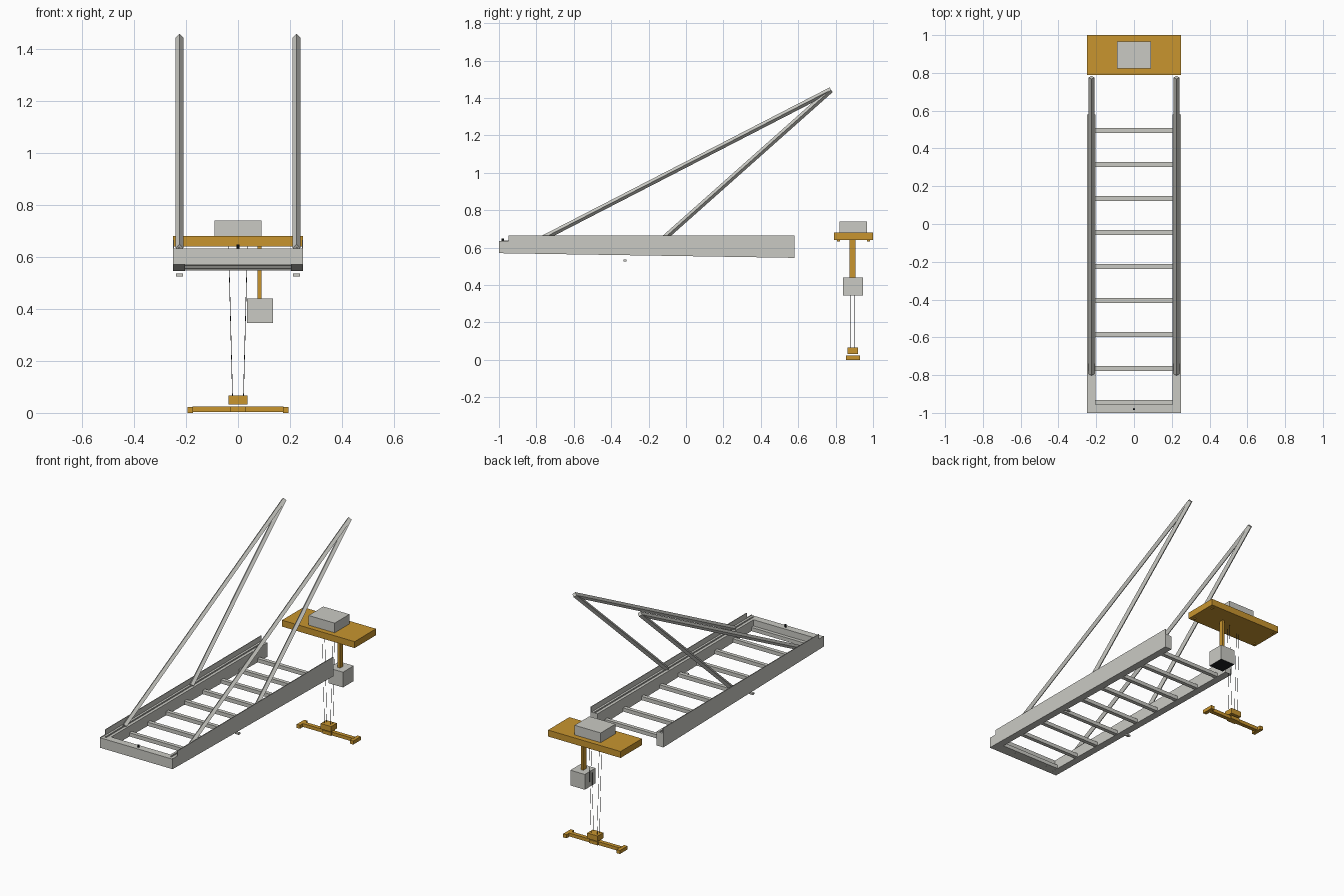
import bpy, bmesh, math
from mathutils import Vector

if "Cube" in bpy.data.objects:
    bpy.data.objects.remove(bpy.data.objects["Cube"])


def material(name, rgb):
    m = bpy.data.materials.new(name)
    m.diffuse_color = (*rgb, 1)
    m.use_nodes = True
    m.node_tree.nodes["Principled BSDF"].inputs["Base Color"].default_value = m.diffuse_color
    return m


GREY = material("light grey paint", (0.59, 0.59, 0.55))
GOLD = material("golden yellow paint", (0.58, 0.30, 0.028))
BLACK = material("black", (0.012, 0.015, 0.016))


def finish(name, bm, mat):
    bmesh.ops.recalc_face_normals(bm, faces=bm.faces)
    me = bpy.data.meshes.new(name)
    bm.to_mesh(me)
    bm.free()
    me.materials.append(mat)
    ob = bpy.data.objects.new(name, me)
    bpy.context.collection.objects.link(ob)
    return ob


def prism(name, profile, x0, x1, mat):
    """Side profile of (y, z) points extruded along x."""
    bm = bmesh.new()
    face = bm.faces.new([bm.verts.new((x0, y, z)) for y, z in profile])
    ext = bmesh.ops.extrude_face_region(bm, geom=[face])
    moved = [v for v in ext["geom"] if isinstance(v, bmesh.types.BMVert)]
    bmesh.ops.translate(bm, verts=moved, vec=(x1 - x0, 0, 0))
    return finish(name, bm, mat)


def box(name, x0, x1, y0, y1, z0, z1, mat):
    return prism(name, [(y0, z0), (y1, z0), (y1, z1), (y0, z1)], x0, x1, mat)


def bar(name, a, b, radius, sides, mat):
    """Straight bar between two points, with a corner pointing up."""
    a, b = Vector(a), Vector(b)
    d = (b - a).normalized()
    side = d.cross(Vector((0, 0, 1)))
    side = side.normalized() if side.length > 0.01 else Vector((1, 0, 0))
    up = side.cross(d)
    bm = bmesh.new()
    rings = []
    for p in (a, b):
        rings.append([bm.verts.new(p + radius * (
            side * math.cos(2 * math.pi * i / sides) + up * math.sin(2 * math.pi * i / sides)))
            for i in range(sides)])
    for i in range(sides):
        j = (i + 1) % sides
        bm.faces.new((rings[0][i], rings[0][j], rings[1][j], rings[1][i]))
    bm.faces.new(rings[0])
    bm.faces.new(rings[1])
    return finish(name, bm, mat)


def bottom(y):
    """Height of the sloping underside of the girders."""
    return 0.57 - 0.025 * (y + 1) / 1.58


# Boom girders, guard plates, rails, stays and bearings on both sides
for s, side in ((-1, "left"), (1, "right")):
    prism(side + "_girder", [(-1, 0.57), (0.58, bottom(0.58)), (0.58, 0.632), (-1, 0.632)],
          s * 0.204, s * 0.247, GREY)
    prism(side + "_guard_plate",
          [(-1, 0.57), (0.58, bottom(0.58)), (0.58, 0.665), (-0.95, 0.665),
           (-0.95, 0.635), (-1, 0.635)], s * 0.246, s * 0.25, GREY)
    box(side + "_rail", s * 0.222, s * 0.228, -0.98, 0.58, 0.632, 0.638, GREY)
    x = s * 0.225
    bar(side + "_long_stay", (x, -0.795, 0.634), (x, 0.775, 1.443), 0.015, 4, GREY)
    bar(side + "_short_stay", (x, -0.135, 0.634), (x, 0.775, 1.443), 0.015, 4, GREY)
    box(side + "_hinge_bearing", s * 0.212, s * 0.238, -0.333, -0.317, 0.525, 0.535, GREY)

# Front cross beam with its pin
box("front_beam", -0.247, 0.247, -1, -0.955, 0.57, 0.632, GREY)
bar("front_pin", (0, -0.98, 0.63), (0, -0.98, 0.648), 0.006, 8, BLACK)

# Ladder rungs following the underside slope
for i in range(9):
    y = -0.945 + 0.18 * i
    z = bottom(y)
    box("cross_rung", -0.206, 0.206, y - 0.012, y + 0.012, z + 0.001, z + 0.024, GREY)

# Trolley with machinery housing
box("trolley_deck", -0.25, 0.25, 0.79, 1.0, 0.64, 0.68, GOLD)
box("machinery_housing", -0.09, 0.09, 0.822, 0.967, 0.68, 0.74, GREY)
for y in (0.815, 0.975):
    for s in (-1, 1):
        box("trolley_wheel", s * 0.222, s * 0.228, y - 0.008, y + 0.008, 0.633, 0.641, GOLD)

# Operator cabin hanging from a post
box("cabin_post", 0.074, 0.09, 0.875, 0.905, 0.44, 0.64, GOLD)
cabin = box("operator_cabin", 0.035, 0.135, 0.84, 0.945, 0.345, 0.44, GREY)
cabin.data.materials.append(BLACK)
for p in cabin.data.polygons:
    if p.normal.z < -0.5:
        p.material_index = 1

# Hoist cables
for s in (-1, 1):
    for y in (0.88, 0.903):
        bar("hoist_cable", (s * 0.036, y, 0.64), (s * 0.021, y, 0.06), 0.0012, 4, BLACK)

# Head block and spreader
box("head_block", -0.036, 0.036, 0.864, 0.92, 0.032, 0.066, GOLD)
box("spreader_beam", -0.175, 0.175, 0.88, 0.905, 0.003, 0.024, GOLD)
box("spreader_centre", -0.03, 0.03, 0.872, 0.912, 0.003, 0.024, GOLD)
for s in (-1, 1):
    box("spreader_end", s * 0.172, s * 0.195, 0.855, 0.929, 0, 0.022, GOLD)
